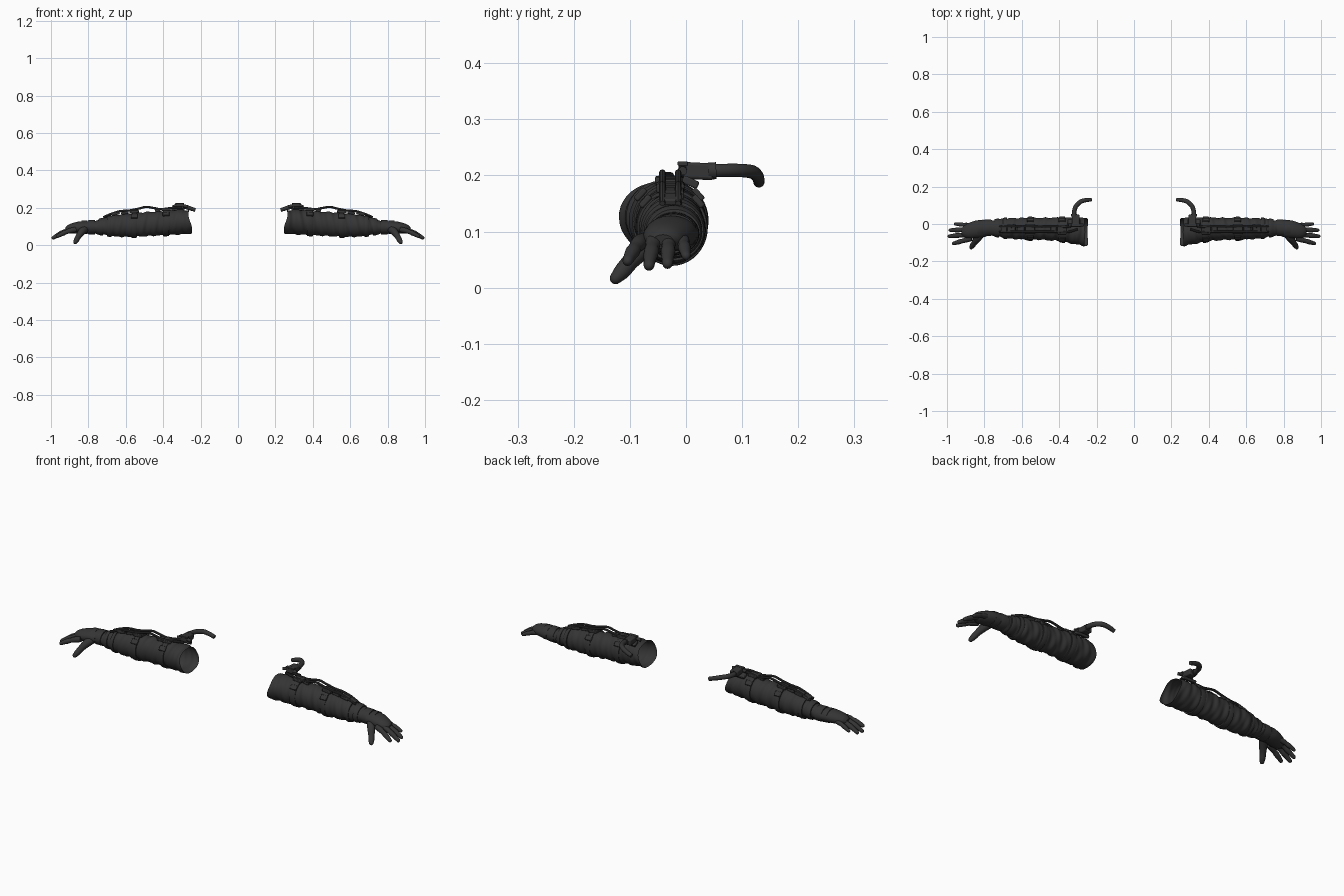
import bpy, bmesh, math
from mathutils import Vector, Euler

if "Cube" in bpy.data.objects:
    bpy.data.objects.remove(bpy.data.objects["Cube"])

charcoal = bpy.data.materials.new("charcoal")
charcoal.use_nodes = True
colour = (0.035, 0.035, 0.035, 1)
charcoal.diffuse_color = colour
charcoal.node_tree.nodes["Principled BSDF"].inputs["Base Color"].default_value = colour


def finish(name, bm, bevel=0):
    """Turn a left-side part into an object mirrored onto the right side."""
    bmesh.ops.recalc_face_normals(bm, faces=bm.faces)
    mesh = bpy.data.meshes.new(name)
    bm.to_mesh(mesh)
    bm.free()
    mesh.materials.append(charcoal)
    ob = bpy.data.objects.new(name, mesh)
    bpy.context.collection.objects.link(ob)
    if bevel:
        mod = ob.modifiers.new("soft edges", 'BEVEL')
        mod.width, mod.segments = bevel, 2
    mirror = ob.modifiers.new("other arm", 'MIRROR')
    mirror.use_mirror_merge = False
    bpy.context.view_layer.objects.active = ob
    bpy.ops.object.select_all(action='DESELECT')
    ob.select_set(True)
    bpy.ops.object.shade_smooth_by_angle(angle=math.radians(40))
    return ob


def skin(bm, rings, caps=False, closed=False):
    """Bridge a list of point rings with quads."""
    loops = [[bm.verts.new(p) for p in ring] for ring in rings]
    n = len(loops[0])
    pairs = list(zip(loops, loops[1:])) + ([(loops[-1], loops[0])] if closed else [])
    for a, b in pairs:
        for i in range(n):
            j = (i + 1) % n
            bm.faces.new((a[i], a[j], b[j], b[i]))
    if caps:
        bm.faces.new(loops[0][::-1])
        bm.faces.new(loops[-1])


def smooth_path(points, steps=5):
    """Catmull-Rom path through (x, y, z, radius) points."""
    pts = [Vector(p) for p in points]
    pts = [pts[0] * 2 - pts[1]] + pts + [pts[-1] * 2 - pts[-2]]
    out = []
    for a, b, c, d in zip(pts, pts[1:], pts[2:], pts[3:]):
        for k in range(steps):
            t = k / steps
            out.append((b * 2 + (c - a) * t + (a * 2 - b * 5 + c * 4 - d) * t * t
                        + (b * 3 - a - c * 3 + d) * t ** 3) / 2)
    return out + [pts[-2]]


def tube(bm, points, sides=12, round_tip=False, wide=1.0):
    path = smooth_path(points)
    if round_tip:
        end = path[-1]
        d = (end - path[-2]).to_3d().normalized()
        r = end[3]
        for a in (30, 55, 75, 88):
            s = math.radians(a)
            p = end.to_3d() + d * r * math.sin(s)
            path.append(Vector((*p, r * math.cos(s))))
    rings = []
    for i, p in enumerate(path):
        tangent = (path[min(i + 1, len(path) - 1)] - path[max(i - 1, 0)]).to_3d().normalized()
        side = tangent.cross(Vector((0, 0, 1))).normalized()
        up = side.cross(tangent)
        rings.append([p.to_3d() + p[3] * (side * wide * math.cos(t) + up * math.sin(t))
                      for t in (math.tau * k / sides for k in range(sides))])
    skin(bm, rings, caps=True)


def box(name, centre, size, tilt=(0, 0, 0), bevel=0.003):
    bm = bmesh.new()
    bmesh.ops.create_cube(bm, size=1)
    rot = Euler([math.radians(a) for a in tilt]).to_matrix()
    for v in bm.verts:
        v.co = rot @ Vector(a * b for a, b in zip(v.co, size)) + Vector(centre)
    return finish(name, bm, bevel)


# Arm outline: x, front y, back y, bottom z, top z
ARM = [(.245, -.122, .034, .062, .187), (.32, -.108, .036, .056, .192),
       (.4, -.092, .035, .052, .184), (.5, -.085, .034, .047, .178),
       (.58, -.085, .034, .043, .17), (.66, -.08, .032, .045, .163),
       (.72, -.07, .026, .055, .145), (.77, -.06, .02, .062, .13),
       (.83, -.065, .018, .063, .13)]


def section(x):
    for a, b in zip(ARM, ARM[1:]):
        if x <= b[0]:
            break
    t = min(max((x - a[0]) / (b[0] - a[0]), 0), 1)
    y0, y1, z0, z1 = (p + (q - p) * t for p, q in zip(a[1:], b[1:]))
    return (y0 + y1) / 2, (z0 + z1) / 2, (y1 - y0) / 2, (z1 - z0) / 2


def arm_ring(x, grow=0.0, folds=0.0, slant=0.0, n=40):
    cy, cz, ry, rz = section(x)
    ring = []
    for k in range(n):
        t = math.tau * k / n
        f = grow + folds * (math.sin(x * 105 + 2.2 * math.sin(t + 1)) + .6 * math.sin(x * 190 - 2 * t))
        shift = slant * (.7 * math.sin(t) + .3 * math.sin(3 * t))
        ring.append((x + shift, cy + (ry + f) * math.cos(t), cz + (rz + f) * math.sin(t)))
    return ring


# Creased sleeve, open at the upper end
bm = bmesh.new()
rings = []
for i in range(91):
    x = .255 + .545 * i / 90
    rings.append(arm_ring(x, -.001, .0022, .014 * max(0, 1 - i / 14)))
skin(bm, rings)
finish("sleeve", bm)

# Straps and cuffs wrapped around the sleeve
for name, x, half, thick in (("upper_strap", .385, .015, .005), ("elbow_strap", .555, .014, .005),
                             ("forearm_strap", .69, .01, .005), ("sleeve_hem", .735, .012, .004),
                             ("wrist_cuff", .785, .02, .004), ("glove_cuff", .822, .014, .002)):
    bm = bmesh.new()
    skin(bm, [arm_ring(x - half, -.004), arm_ring(x - half, thick * .7), arm_ring(x - half * .6, thick),
              arm_ring(x + half * .6, thick), arm_ring(x + half, thick * .7), arm_ring(x + half, -.004)],
         closed=True)
    finish(name, bm)

# Glove palm
bm = bmesh.new()
tube(bm, [(.8, -.023, .096, .032), (.84, -.028, .096, .032), (.88, -.037, .091, .028),
          (.905, -.04, .086, .022), (.92, -.041, .082, .013)], 20, wide=1.45)
finish("palm", bm)

# Fingers fan out and droop towards their tips
for name, y0, y1, z0, length, drop, r in (
        ("index_finger", -.077, -.104, .084, .965, .036, .0125),
        ("middle_finger", -.054, -.066, .09, .987, .05, .013),
        ("ring_finger", -.03, -.033, .09, .982, .047, .0125),
        ("little_finger", -.008, .0, .087, .955, .03, .011)):
    bm = bmesh.new()
    x0 = .868
    pts = []
    for t, fat in ((0, 1.1), (.3, 1.12), (.5, .95), (.66, 1.03), (.82, .9), (1, .75)):
        pts.append((x0 + (length - x0) * t, y0 + (y1 - y0) * t, z0 - drop * t ** 1.5, r * fat))
    tube(bm, pts, 12, round_tip=True)
    finish(name, bm)

bm = bmesh.new()
tube(bm, [(.815, -.05, .09, .02), (.835, -.075, .072, .02), (.852, -.098, .048, .0155),
          (.863, -.114, .029, .0145), (.87, -.125, .017, .011)], 12, round_tip=True)
finish("thumb", bm)

# Plates and buckles along the top of the arm
for i, (x, y, z, sx, sy, sz, pitch) in enumerate((
        (.385, -.03, .191, .05, .05, .014, 3), (.43, -.03, .187, .03, .035, .014, 6),
        (.555, -.028, .179, .05, .05, .016, 5), (.605, -.028, .173, .04, .036, .014, 10),
        (.655, -.026, .168, .045, .045, .014, 10), (.695, -.024, .158, .035, .034, .012, 22))):
    box("top_plate_%d" % (i + 1), (x, y, z), (sx, sy, sz), (0, pitch, 0))
for x, name in ((.385, "upper"), (.555, "elbow")):
    cy, cz, ry, rz = section(x)
    for side, angle in (("front", 138), ("back", 42)):
        a = math.radians(angle)
        box(name + "_" + side + "_buckle", (x, cy + (ry + .004) * math.cos(a), cz + (rz + .004) * math.sin(a)),
            (.036, .026, .011), (angle - 90, 0, 0))

# Raised cables running down the arm
for name, y in (("front_cable", -.042), ("back_cable", -.014)):
    bm = bmesh.new()
    tube(bm, [(.3, y + .015, .2, .006), (.35, y, .2, .006), (.41, y, .193, .006), (.45, y, .199, .006),
              (.49, y, .205, .006), (.53, y, .196, .006), (.58, y, .186, .006), (.63, y, .182, .006),
              (.68, y, .167, .006), (.72, y, .15, .005)], 8)
    finish(name, bm)

# Valve block with mounting feet
box("valve_block", (.312, .018, .208), (.04, .064, .03), (-3, 0, 0), .005)
box("valve_lid", (.312, -.006, .221), (.048, .018, .008), (0, 0, 0), .002)
box("valve_foot", (.32, .008, .188), (.07, .03, .014), (-25, 0, 0))
bm = bmesh.new()
tube(bm, [(.27, -.006, .207, .008), (.3, -.006, .212, .008), (.35, -.006, .208, .008)], 10)
finish("valve_pin", bm)

# Hose curling behind the arm, with a collar
bm = bmesh.new()
tube(bm, [(.32, .035, .208, .012), (.32, .065, .209, .012), (.31, .095, .209, .012),
          (.285, .119, .206, .012), (.255, .128, .197, .011), (.228, .13, .188, .01)], 14)
finish("hose", bm)
bm = bmesh.new()
tube(bm, [(.32, .04, .208, .0155), (.32, .054, .2085, .0155)], 14)
finish("hose_collar", bm)
